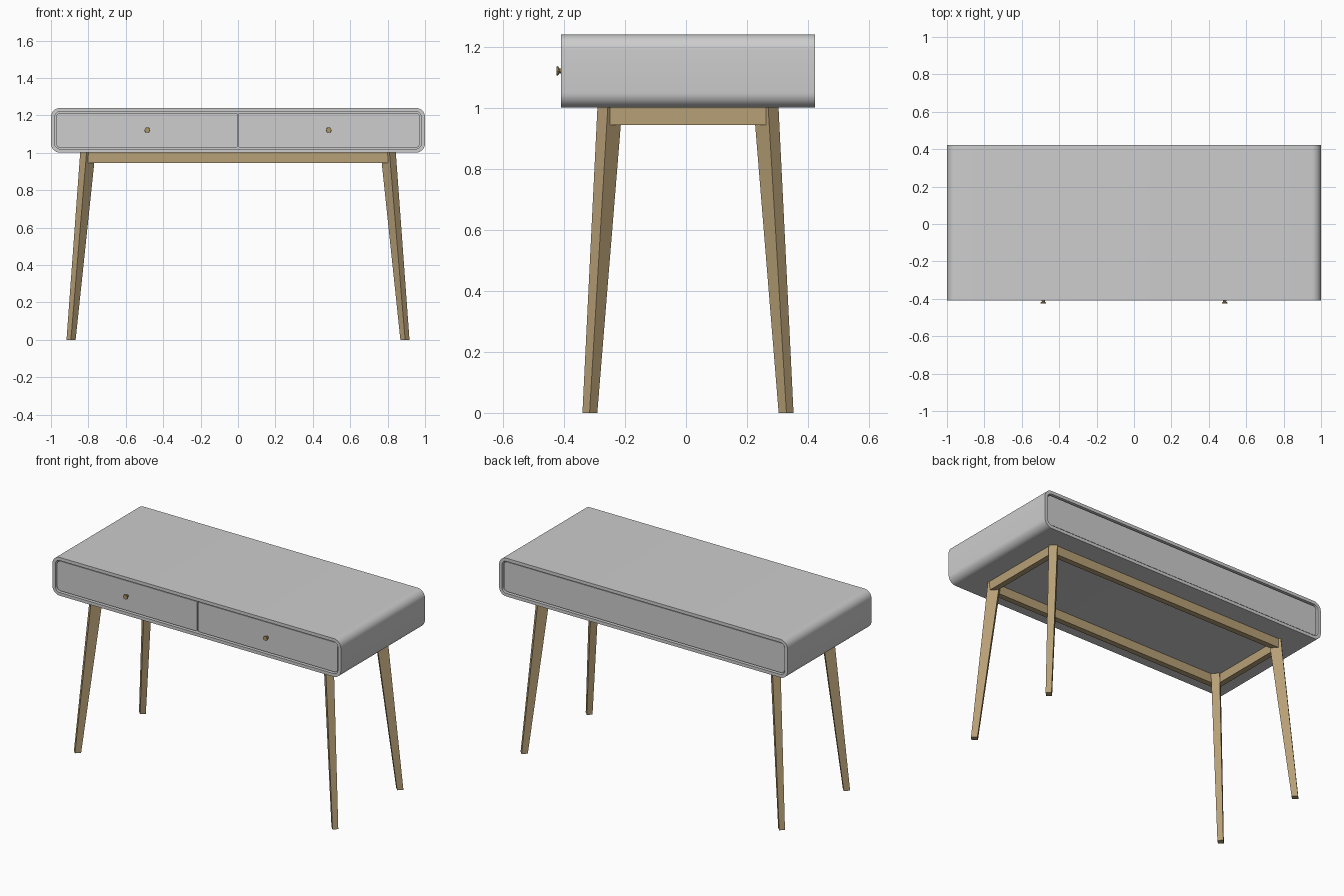
import bpy, bmesh, math

if "Cube" in bpy.data.objects:
    bpy.data.objects.remove(bpy.data.objects["Cube"])

CY = 0.0065          # depth centre of the desk (knobs stick out in front)
HALF = 0.4165        # half depth of the body


def material(name, rgb):
    m = bpy.data.materials.new(name)
    m.diffuse_color = (*rgb, 1)
    m.use_nodes = True
    m.node_tree.nodes["Principled BSDF"].inputs["Base Color"].default_value = m.diffuse_color
    return m


GREY = material("painted grey", (0.61, 0.61, 0.61))
WOOD = material("light wood", (0.47, 0.35, 0.18))
BRASS = material("dull brass", (0.42, 0.31, 0.13))


def finish(bm, name, mat):
    bmesh.ops.recalc_face_normals(bm, faces=bm.faces[:])
    me = bpy.data.meshes.new(name)
    bm.to_mesh(me)
    bm.free()
    me.materials.append(mat)
    me.shade_smooth()
    me.set_sharp_from_angle(angle=math.radians(30))
    ob = bpy.data.objects.new(name, me)
    bpy.context.collection.objects.link(ob)
    return ob


def loft(bm, loops, cap=True, closed=False):
    """Skin a list of equal-length point loops."""
    rings = [[bm.verts.new(p) for p in loop] for loop in loops]
    n = len(rings[0])
    pairs = list(zip(rings, rings[1:])) + ([(rings[-1], rings[0])] if closed else [])
    for a, b in pairs:
        for i in range(n):
            j = (i + 1) % n
            bm.faces.new((a[i], a[j], b[j], b[i]))
    if cap and not closed:
        bm.faces.new(rings[0])
        bm.faces.new(rings[-1])


def rounded(x0, x1, z0, z1, rl, rr, y, seg=8):
    """Rounded rectangle in the xz plane, left and right corner radii."""
    pts = []
    corners = [(x1 - rr, z1 - rr, rr, 0), (x0 + rl, z1 - rl, rl, 90),
               (x0 + rl, z0 + rl, rl, 180), (x1 - rr, z0 + rr, rr, 270)]
    for cx, cz, r, start in corners:
        for k in range(seg + 1):
            a = math.radians(start + 90 * k / seg)
            pts.append((cx + r * math.cos(a), y, cz + r * math.sin(a)))
    return pts


def panel(name, x0, x1, z0, z1, rl, rr, y0, y1):
    bm = bmesh.new()
    loft(bm, [rounded(x0, x1, z0, z1, rl, rr, y) for y in (y0, y1)])
    return finish(bm, name, GREY)


def box(name, x0, x1, y0, y1, z0, z1):
    bm = bmesh.new()
    loft(bm, [[(x0, y0, z), (x1, y0, z), (x1, y1, z), (x0, y1, z)] for z in (z0, z1)])
    return finish(bm, name, WOOD)


# Rounded outer shell, open at front and back
FRONT, BACK = CY - HALF, CY + HALF
bm = bmesh.new()
outer = (-1, 1, 1.0, 1.24, 0.05, 0.05)
inner = (-0.98, 0.98, 1.02, 1.22, 0.03, 0.03)
loft(bm, [rounded(*outer, FRONT), rounded(*outer, BACK),
          rounded(*inner, BACK), rounded(*inner, FRONT)], closed=True)
finish(bm, "desk_shell", GREY)

# Inner carcass behind the gaps
panel("carcass", -0.981, 0.981, 1.019, 1.221, 0.03, 0.03, FRONT + 0.03, BACK - 0.03)

# Two drawer fronts and the back panel
panel("left_drawer", -0.973, -0.003, 1.027, 1.213, 0.024, 0.008, FRONT + 0.008, FRONT + 0.035)
panel("right_drawer", 0.003, 0.973, 1.027, 1.213, 0.008, 0.024, FRONT + 0.008, FRONT + 0.035)
panel("back_panel", -0.973, 0.973, 1.027, 1.213, 0.024, 0.024, BACK - 0.035, BACK - 0.008)

# Flared drawer knobs
for side, x in (("left", -0.485), ("right", 0.485)):
    bm = bmesh.new()
    loops = []
    for y, r in ((FRONT + 0.01, 0.009), (-0.414, 0.008), (-0.420, 0.015), (-0.425, 0.0145)):
        loops.append([(x + r * math.cos(math.tau * k / 8), y,
                       1.121 + r * math.sin(math.tau * k / 8)) for k in range(8)])
    loft(bm, loops)
    finish(bm, side + "_knob", BRASS)


# Tapered splayed legs, turned to point at the corners
def leg_section(sx, sy, cx, cy, z, length, thick):
    d = math.sqrt(0.5)
    pts = []
    for u, v in ((1, 1), (-1, 1), (-1, -1), (1, -1)):
        a, b = u * length / 2, v * thick / 2
        pts.append((sx * (cx + (a - b) * d), CY + sy * (cy + (a + b) * d), z))
    return pts


for sx, xname in ((-1, "left"), (1, "right")):
    for sy, yname in ((-1, "front"), (1, "back")):
        bm = bmesh.new()
        loft(bm, [leg_section(sx, sy, 0.8925, 0.3215, 0.0, 0.036, 0.033),
                  leg_section(sx, sy, 0.803, 0.256, 1.003, 0.067, 0.048)])
        finish(bm, f"{yname}_{xname}_leg", WOOD)

# Rails under the body
Z0, Z1, T = 0.944, 1.003, 0.035
for s, name in ((-1, "front"), (1, "back")):
    ys = sorted((CY + s * 0.287, CY + s * (0.287 - T)))
    box(name + "_rail", -0.812, 0.812, ys[0], ys[1], Z0, Z1)
for s, name in ((-1, "left"), (1, "right")):
    xs = sorted((s * 0.837, s * (0.837 - T)))
    box(name + "_rail", xs[0], xs[1], CY - 0.259, CY + 0.259, Z0, Z1)
